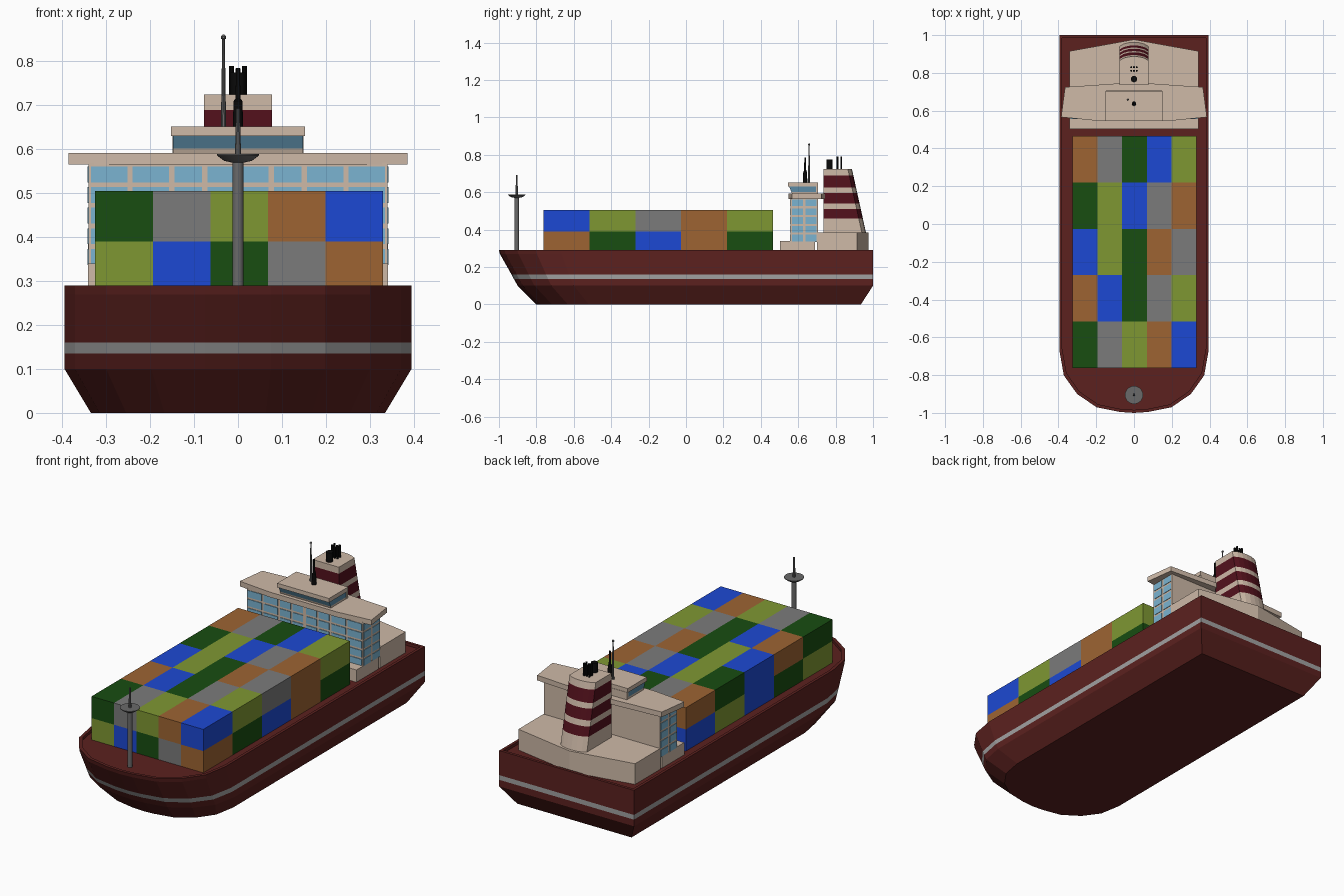
import bpy, bmesh, math

if "Cube" in bpy.data.objects:
    bpy.data.objects.remove(bpy.data.objects["Cube"])


def make_mat(name, rgb):
    m = bpy.data.materials.new(name)
    m.diffuse_color = [(c / 255) ** 2.2 for c in rgb] + [1]
    m.use_nodes = True
    m.node_tree.nodes["Principled BSDF"].inputs["Base Color"].default_value = m.diffuse_color
    return m


RED = make_mat("hull_red", (92, 38, 36))
STRIPE = make_mat("stripe_grey", (160, 160, 160))
CREAM = make_mat("cream", (205, 184, 166))
MAROON = make_mat("maroon", (84, 24, 34))
GLASS = make_mat("glass", (122, 178, 208))
DGLASS = make_mat("bridge_glass", (92, 138, 165))
STEEL = make_mat("steel", (105, 105, 105))
BLACK = make_mat("black", (18, 18, 18))
CARGO = {"G": make_mat("dark_green", (30, 78, 24)), "S": make_mat("grey", (122, 122, 122)),
         "L": make_mat("olive", (126, 150, 54)), "O": make_mat("orange", (156, 100, 54)),
         "B": make_mat("blue", (34, 74, 210))}


def loft(name, rings, mats, bands=None):
    """Skin matching rings bottom to top and cap both ends; bands = material index per band."""
    bm = bmesh.new()
    vs = [[bm.verts.new(p) for p in r] for r in rings]
    n = len(rings[0])
    for k in range(len(rings) - 1):
        for i in range(n):
            j = (i + 1) % n
            f = bm.faces.new((vs[k][i], vs[k][j], vs[k + 1][j], vs[k + 1][i]))
            f.material_index = bands[k] if bands else 0
    bm.faces.new(vs[0][::-1])
    bm.faces.new(vs[-1])
    bmesh.ops.recalc_face_normals(bm, faces=bm.faces)
    me = bpy.data.meshes.new(name)
    bm.to_mesh(me)
    bm.free()
    for m in mats:
        me.materials.append(m)
    ob = bpy.data.objects.new(name, me)
    bpy.context.collection.objects.link(ob)
    return ob


def mirrored(half):
    """Complete an outline given on +x, ordered front to back."""
    return half + [(-x, y) for x, y in reversed(half) if x > 1e-6]


def prism(name, outline, z0, z1, mat):
    return loft(name, [[(x, y, z) for x, y in outline] for z in (z0, z1)], [mat])


def box(name, x0, x1, y0, y1, z0, z1, mat):
    return prism(name, [(x0, y0), (x1, y0), (x1, y1), (x0, y1)], z0, z1, mat)


def turned(name, x, y, profile, mat, sides=16):
    """Round part from (radius, z) pairs."""
    ang = [2 * math.pi * i / sides for i in range(sides)]
    ob = loft(name, [[(x + r * math.cos(a), y + r * math.sin(a), z) for a in ang]
                     for r, z in profile], [mat])
    ob.data.shade_smooth()
    ob.data.set_sharp_from_angle(angle=math.radians(35))
    return ob


# Hull: faceted bow, straight sides, raised rim around a sunken deck
BOW = [(0, 0), (.19, .015), (.5, .09), (.76, .3), (.94, .6), (1, 1)]


def hull_ring(z, w, bow, start, stern):
    half = [(w * u, bow + (start - bow) * v) for u, v in BOW] + [(w, stern)]
    return [(x, y, z) for x, y in mirrored(half)]


loft("hull", [
    hull_ring(0, .335, -.80, -.52, .935),
    hull_ring(.10, .395, -.90, -.60, 1),
    hull_ring(.135, .395, -.92, -.615, 1),
    hull_ring(.16, .395, -.933, -.625, 1),
    hull_ring(.27, .395, -.995, -.665, 1),
    hull_ring(.29, .395, -1, -.67, 1),
    hull_ring(.29, .38, -.984, -.66, .985),
    hull_ring(.275, .38, -.984, -.66, .985)], [RED, STRIPE], [0, 0, 1, 0, 0, 0, 0])

# Containers: rows listed bow to stern, columns from -x to +x
BOTTOM = ["LBGSO", "GOSLG", "BLOGB", "LSBGO", "BOLSG"]
TOP = ["GSLOB", "OBGSL", "BLGOS", "GLBSO", "OSGBL"]
for tier, rows in enumerate((BOTTOM, TOP)):
    for r, row in enumerate(rows):
        for c, key in enumerate(row):
            x, y, z = -.325 + .131 * c, -.762 + .2455 * r, .275 + .115 * tier
            box("container", x, x + .131, y, y + .2455, z, z + .115, CARGO[key])

# Deckhouse: low front step, rear block with pointed stern, cabin
box("deckhouse_step", -.342, .342, .503, .69, .27, .34, CREAM)
prism("deckhouse_rear", mirrored([(.342, .70), (.342, .915), (0, .977)]), .27, .385, CREAM)
box("cabin", -.34, .34, .56, .705, .335, .57, CREAM)

# Cabin windows on the front and both sides
for row in range(5):
    z0 = .337 + .047 * row
    z1 = z0 + .036
    for s in (-1, 1):
        for a, b in ((.01, .07), (.082, .145), (.157, .24), (.252, .335)):
            box("front_window", min(s * a, s * b), max(s * a, s * b), .557, .562, z0, z1, GLASS)
        for a, b in ((.567, .625), (.639, .698)):
            box("side_window", min(s * .338, s * .3425), max(s * .338, s * .3425), a, b, z0, z1, GLASS)

# Winged roof
prism("wing_roof", mirrored([(.2, .547), (.386, .566), (.365, .725), (.217, .735), (.1, .743)]),
      .565, .592, CREAM)

# Bridge with raked window band and roof slab
def bridge_ring(z, w, front):
    return [(-w, front, z), (w, front, z), (w, .705, z), (-w, .705, z)]


loft("bridge", [bridge_ring(.59, .148, .567), bridge_ring(.602, .148, .563),
                bridge_ring(.63, .148, .552), bridge_ring(.63, .152, .545),
                bridge_ring(.652, .152, .545)], [CREAM, DGLASS], [0, 1, 0, 0])
box("bridge_back", -.149, .149, .695, .707, .59, .631, CREAM)

# Funnel: flat front, rounded sloping back, banded
def funnel_ring(z):
    back = .94 - .075 * (z - .385) / .34
    half = [(.077, .735), (.077, back), (.055, back + .013), (.028, back + .02), (0, back + .022)]
    return [(x, y, z) for x, y in mirrored(half)]


levels = [.38, .46, .51, .54, .597, .625, .69, .725]
loft("funnel", [funnel_ring(z) for z in levels], [CREAM, MAROON], [0, 1, 0, 1, 0, 1, 0])

# Exhaust pipes
turned("exhaust_stack", 0, .767, [(.017, .72), (.017, .775)], BLACK)
for x in (-.015, 0, .015):
    for y in (.811, .83):
        turned("exhaust_pipe", x, y, [(.0055, .72), (.0055, .79 if x else .784)], BLACK, 10)

# Bridge antennas
turned("radio_mast", -.033, .658, [(.006, .65), (.003, .85), (.006, .852), (.006, .857), (.002, .861)], STEEL, 10)
turned("black_antenna", 0, .637, [(.012, .65), (.01, .71), (.006, .715), (.004, .785)], BLACK, 12)

# Foremast with lookout dish
turned("foremast", 0, -.905, [(.013, .27), (.012, .575)], STEEL)
turned("foremast_dish", 0, -.905, [(.014, .570), (.032, .574), (.048, .586), (.048, .589)], STEEL, 24)
turned("foremast_tip", 0, -.905, [(.007, .587), (.004, .693)], STEEL, 10)
